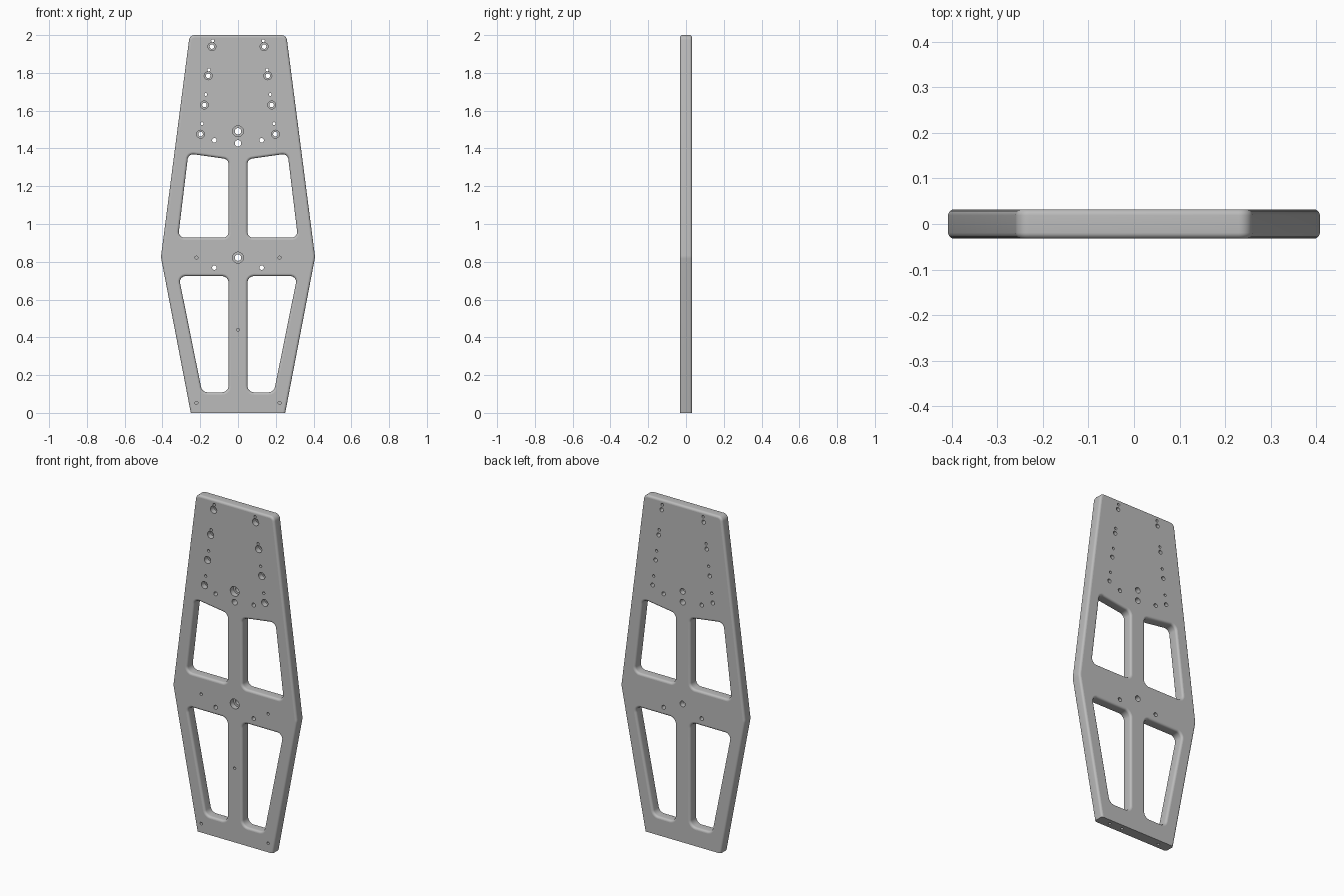
import bpy
import bmesh
from math import sin, cos, pi, radians, ceil
from mathutils import Vector

cube = bpy.data.objects.get("Cube")
if cube:
    bpy.data.objects.remove(cube, do_unlink=True)

HALF = 0.032      # half thickness of the plate
EDGE = 0.013      # rounding of the long edges
STEPS = 6
bm = bmesh.new()
front_edges, back_edges, bottom_edges = [], [], []


def rounded(corners):
    """Polygon of (x, z, radius) corners turned into points with arcs."""
    pts = []
    for i, (x, z, r) in enumerate(corners):
        p = Vector((x, z))
        if r == 0:
            pts.append(p)
            continue
        a = (Vector(corners[i - 1][:2]) - p).normalized()
        b = (Vector(corners[(i + 1) % len(corners)][:2]) - p).normalized()
        half = a.angle(b) / 2
        centre = p + (a + b).normalized() * (r / sin(half))
        start = p + a * (r / (sin(half) / cos(half))) - centre
        turn = pi - 2 * half
        sign = 1 if b.x * a.y - b.y * a.x > 0 else -1
        n = max(2, ceil(turn / radians(11)))
        for k in range(n + 1):
            t = sign * turn * k / n
            pts.append(centre + Vector((start.x * cos(t) - start.y * sin(t),
                                        start.x * sin(t) + start.y * cos(t))))
    return pts


def inset(pts, dist, keep_bottom):
    """Move every side into the material; the bottom side may stay put."""
    n = len(pts)
    sides = []
    for i in range(n):
        d = (pts[(i + 1) % n] - pts[i]).normalized()
        fixed = keep_bottom and i == 0
        sides.append((Vector((-d.y, d.x)), 0 if fixed else dist))
    out = []
    for i, p in enumerate(pts):
        (n1, d1), (n2, d2) = sides[i - 1], sides[i]
        det = n1.x * n2.y - n1.y * n2.x
        if abs(det) < 1e-5:
            out.append(p + n1 * d1)
        else:
            out.append(p + Vector((d1 * n2.y - d2 * n1.y, n1.x * d2 - n2.x * d1)) / det)
    return out


def loop_edges(ring):
    return [bm.edges.get((ring[i - 1], ring[i])) or bm.edges.new((ring[i - 1], ring[i]))
            for i in range(len(ring))]


def skin(rings, skip_first=False):
    n = len(rings[0])
    for a, b in zip(rings, rings[1:]):
        for i in range(1 if skip_first else 0, n):
            j = (i + 1) % n
            bm.faces.new((a[i], a[j], b[j], b[i])).smooth = True


def wall(pts, is_outline=False):
    """Rounded wall from the front face to the back face along a closed path."""
    arc = [k * pi / 2 / STEPS for k in range(STEPS + 1)]
    profile = [(EDGE * (1 - sin(t)), EDGE - HALF - EDGE * cos(t)) for t in arc]
    profile += [(d, -y) for d, y in reversed(profile)]
    rings = [[bm.verts.new((p.x, y, p.y)) for p in inset(pts, d, is_outline)]
             for d, y in profile]
    skin(rings, skip_first=is_outline)
    front_edges.extend(loop_edges(rings[0]))
    back_edges.extend(loop_edges(rings[-1]))
    if is_outline:
        end = [r[0] for r in rings] + [r[1] for r in reversed(rings)]
        bottom_edges.extend(loop_edges(end))


def bore(place, steps, start, end=None, sides=24):
    """Hole through (radius, depth) steps; closed at its end if no end list."""
    angles = [2 * pi * k / sides for k in range(sides)]
    rings = [[bm.verts.new(place(r * cos(t), r * sin(t), depth)) for t in angles]
             for r, depth in steps]
    skin(rings)
    start.extend(loop_edges(rings[0]))
    if end is None:
        bm.faces.new(rings[-1])
    else:
        end.extend(loop_edges(rings[-1]))


def face_hole(x, z, r, wide=0, blind=False):
    place = lambda u, v, y: (x + u, y, z + v)
    if blind:
        bore(place, [(r, -HALF), (r, 0)], front_edges, sides=16)
    elif wide:
        bore(place, [(wide, -HALF), (wide, 0), (r, 0), (r, HALF)], front_edges, back_edges)
    else:
        bore(place, [(r, -HALF), (r, HALF)], front_edges, back_edges)


# Outer outline, its first side being the flat bottom
wall(rounded([(-0.25, 0, 0), (0.25, 0, 0), (0.408, 0.825, 0.05), (0.256, 2, 0.03),
              (-0.256, 2, 0.03), (-0.408, 0.825, 0.05)]), is_outline=True)

# Four windows
upper = [(0.05, 0.928, 0.03), (0.317, 0.928, 0.03), (0.263, 1.373, 0.03), (0.05, 1.343, 0.03)]
lower = [(0.05, 0.109, 0.035), (0.19, 0.109, 0.035), (0.314, 0.724, 0.03), (0.05, 0.724, 0.035)]
for window in (upper, lower):
    wall(rounded(window[::-1]))
    wall(rounded([(-x, z, r) for x, z, r in window]))

# Paired holes on both sides
for s in (-1, 1):
    for i in range(4):
        x, z = 0.138 + 0.02 * i, 1.939 - 0.1545 * i
        gap = 0.031 if i < 2 else 0.056
        face_hole(s * x, z, 0.012, wide=0.021)
        face_hole(s * (x - gap * 0.13), z + gap, 0.008)
    for z in (1.443, 0.769):
        face_hole(s * 0.125, z, 0.012)
    for z in (0.822, 0.053):
        face_hole(s * 0.22, z, 0.008, blind=True)

# Holes on the centre line
face_hole(0, 1.491, 0.017, wide=0.029)
face_hole(0, 1.427, 0.017)
face_hole(0, 0.822, 0.017, wide=0.029)
face_hole(0, 0.44, 0.008, blind=True)

# Blind holes in the bottom end
for x in (0.17, 0.085, -0.17):
    bore(lambda u, v, z, x=x: (x + u, v, z), [(0.008, 0), (0.008, 0.06)], bottom_edges, sides=16)

# Flat faces with all their openings
for edges, normal in ((front_edges, (0, -1, 0)), (back_edges, (0, 1, 0)),
                      (bottom_edges, (0, 0, -1))):
    filled = bmesh.ops.triangle_fill(bm, use_beauty=True, edges=edges, normal=normal)
    for item in filled["geom"]:
        if isinstance(item, bmesh.types.BMFace):
            item.smooth = False

bmesh.ops.recalc_face_normals(bm, faces=bm.faces)
for e in bm.edges:
    if e.calc_face_angle(0) > radians(25):
        e.smooth = False

mesh = bpy.data.meshes.new("plate")
bm.to_mesh(mesh)
bm.free()
plate = bpy.data.objects.new("plate", mesh)
bpy.context.collection.objects.link(plate)

# Plain grey metal
grey = bpy.data.materials.new("grey metal")
grey.use_nodes = True
colour = (0.5, 0.5, 0.5, 1)
grey.diffuse_color = colour
grey.node_tree.nodes["Principled BSDF"].inputs["Base Color"].default_value = colour
mesh.materials.append(grey)
